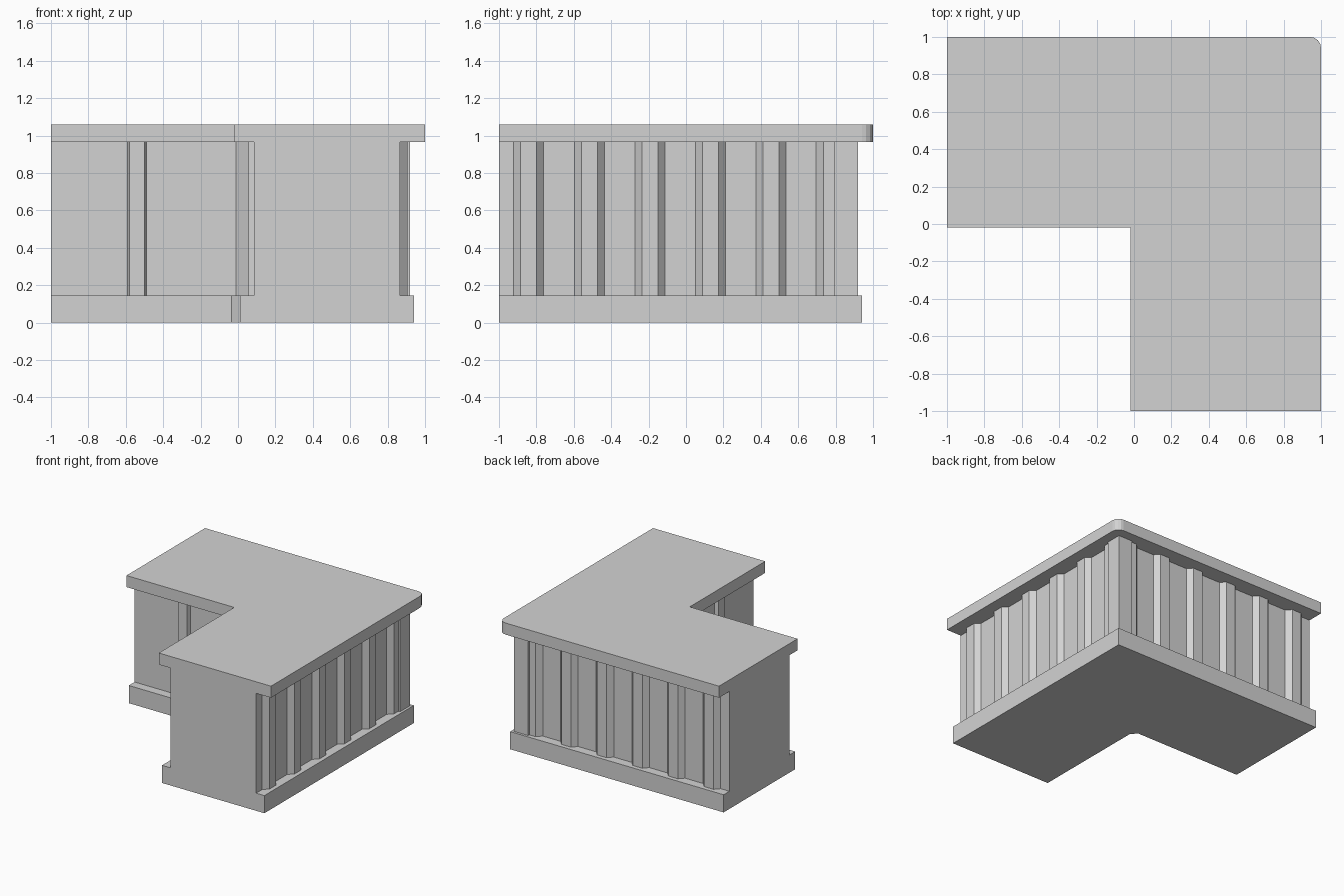
import bpy, bmesh, math

cube = bpy.data.objects.get("Cube")
if cube:
    bpy.data.objects.remove(cube, do_unlink=True)

grey = bpy.data.materials.new("plain_grey")
grey.use_nodes = True
colour = (0.65, 0.65, 0.65, 1)
grey.diffuse_color = colour
grey.node_tree.nodes["Principled BSDF"].inputs["Base Color"].default_value = colour


def mirrored(half):
    """Close an outline by reflecting its half across the x = y diagonal."""
    other = [(y, x) for x, y in reversed(half) if abs(x - y) > 1e-6]
    return half + other


def extrude_outline(name, outline, bottom, top):
    bm = bmesh.new()
    face = bm.faces.new([bm.verts.new((x, y, bottom)) for x, y in outline])
    result = bmesh.ops.extrude_face_region(bm, geom=[face])
    for v in result["geom"]:
        if isinstance(v, bmesh.types.BMVert):
            v.co.z = top
    bmesh.ops.recalc_face_normals(bm, faces=bm.faces)
    mesh = bpy.data.meshes.new(name)
    bm.to_mesh(mesh)
    bm.free()
    mesh.materials.append(grey)
    obj = bpy.data.objects.new(name, mesh)
    bpy.context.collection.objects.link(obj)
    return obj


# Base plinth with a chamfered inner corner
plinth = [(0.94, 0.94), (0.94, -1), (0.01, -1), (0.01, -0.035)]
extrude_outline("base_plinth", mirrored(plinth), 0, 0.145)

# Panelled body: corner post, half ridge, repeated ridges, flat end, inner rib
wall, crest = 0.865, 0.905
body = [(0.92, 0.92), (0.92, 0.79), (crest, 0.79), (crest, 0.735), (wall, 0.695)]
for i in range(5):
    centre = 0.455 - 0.324 * i
    body += [(wall, centre + 0.08), (crest, centre + 0.043),
             (crest, centre - 0.043), (wall, centre - 0.08)]
body += [(wall, -1), (0.085, -1), (0.085, -0.59), (0.055, -0.58),
         (0.055, -0.5), (0.085, -0.49), (0.085, -0.01)]
extrude_outline("panelled_body", mirrored(body), 0.145, 0.965)

# Countertop with one rounded outer corner
r, steps = 0.06, 4
arc = []
for i in range(steps // 2 + 1):
    a = math.pi / 4 * (1 - i / (steps // 2))
    arc.append((1 - r + r * math.cos(a), 1 - r + r * math.sin(a)))
top = arc + [(1, -1), (-0.02, -1), (-0.02, -0.02)]
extrude_outline("countertop", mirrored(top), 0.965, 1.06)
